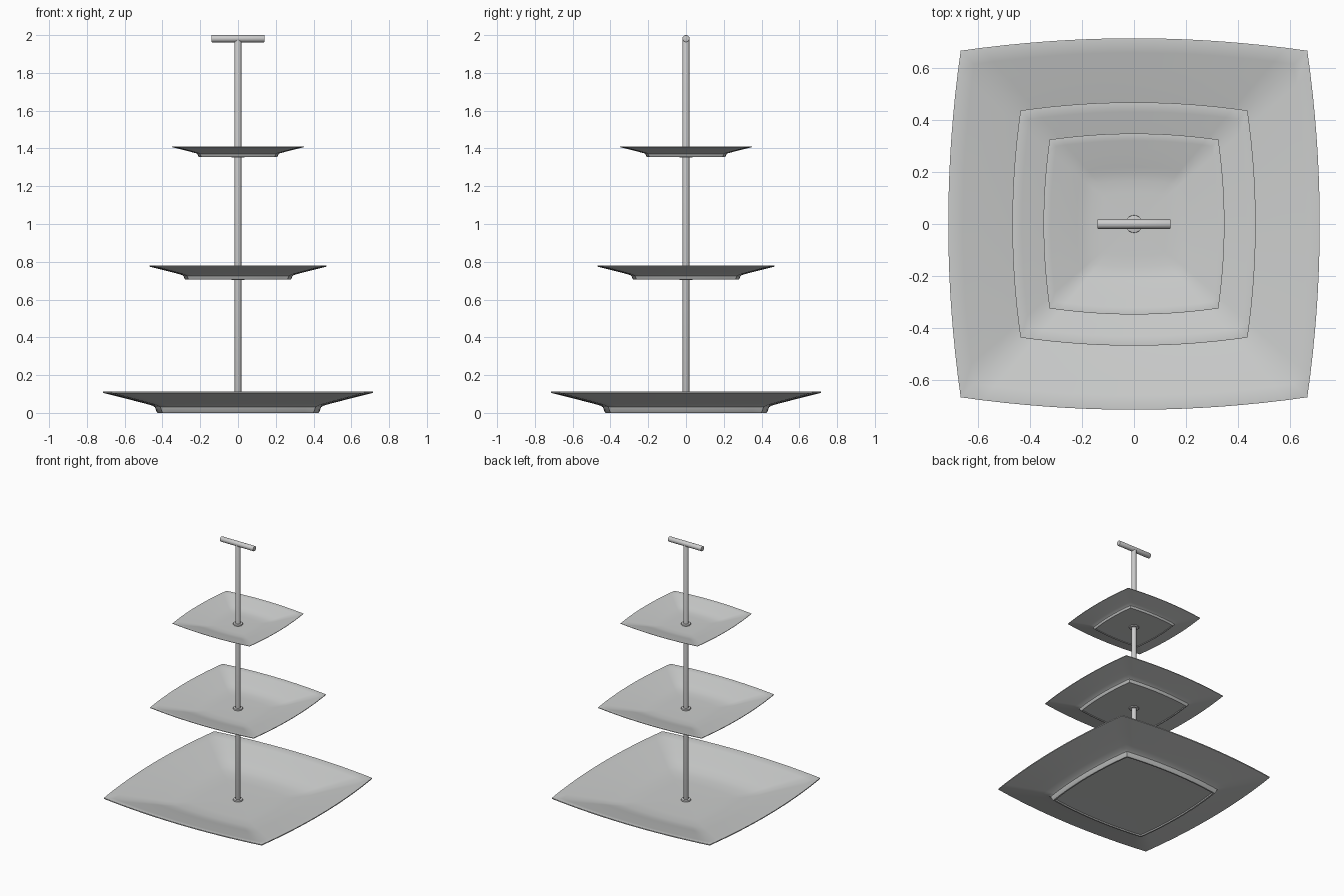
import bpy, bmesh, math

if "Cube" in bpy.data.objects:
    bpy.data.objects.remove(bpy.data.objects["Cube"])


def material(name, v):
    m = bpy.data.materials.new(name)
    m.diffuse_color = (*v, 1)
    m.use_nodes = True
    m.node_tree.nodes["Principled BSDF"].inputs["Base Color"].default_value = m.diffuse_color
    return m


PLATE = material("plate_porcelain", (0.60, 0.61, 0.605))
METAL = material("stand_metal", (0.60, 0.60, 0.60))


def finish(bm, name, mat):
    bmesh.ops.recalc_face_normals(bm, faces=bm.faces)
    me = bpy.data.meshes.new(name)
    bm.to_mesh(me)
    bm.free()
    me.materials.append(mat)
    ob = bpy.data.objects.new(name, me)
    bpy.context.collection.objects.link(ob)
    bpy.ops.object.select_all(action='DESELECT')
    ob.select_set(True)
    bpy.context.view_layer.objects.active = ob
    bpy.ops.object.shade_smooth_by_angle(angle=math.radians(35))
    return ob


# bulging square outline with four pointed corners
def outline(n=16):
    c = 0.933
    pts = []
    for k in range(4):
        ca, sa = [(1, 0), (0, 1), (-1, 0), (0, -1)][k]
        for i in range(n):
            t = -1 + 2 * i / n
            x, y = 1 - (1 - c) * t * t, c * t
            pts.append((x * ca - y * sa, x * sa + y * ca))
    return pts


# plate section: top centre -> rim -> underside -> foot ring -> bottom centre
SECTION = [(0.04, 0.020), (0.25, 0.020), (0.34, 0.023), (0.40, 0.033),
           (0.45, 0.047), (0.52, 0.066), (0.60, 0.086), (0.66, 0.101),
           (0.712, 0.114), (0.716, 0.113), (0.716, 0.106), (0.66, 0.092),
           (0.56, 0.067), (0.49, 0.049), (0.455, 0.039), (0.440, 0.030),
           (0.430, 0.004), (0.426, 0.0), (0.416, 0.0), (0.410, 0.007),
           (0.25, 0.008), (0.04, 0.008)]


def plate(name, s, z0):
    bm = bmesh.new()
    shape = outline()
    rings = [[bm.verts.new((x * r * s, y * r * s, z0 + z * s)) for x, y in shape]
             for r, z in SECTION]
    n = len(shape)
    for a, b in zip(rings, rings[1:]):
        for i in range(n):
            j = (i + 1) % n
            bm.faces.new((a[i], a[j], b[j], b[i]))
    bm.faces.new(rings[0])
    bm.faces.new(rings[-1])
    return finish(bm, name, PLATE)


# round bar or disc with a softly bevelled rim
def rod(name, r, length, center, along_x=False, bevel=0.003):
    bm = bmesh.new()
    bmesh.ops.create_cone(bm, cap_ends=True, segments=32, radius1=r, radius2=r, depth=length)
    rims = [e for e in bm.edges if abs(e.verts[0].co.z - e.verts[1].co.z) < 1e-5]
    bmesh.ops.bevel(bm, geom=rims, offset=bevel, segments=2, affect='EDGES', profile=0.5)
    ob = finish(bm, name, METAL)
    ob.location = center
    if along_x:
        ob.rotation_euler.y = math.pi / 2
    return ob


# three tiers, each a scaled copy, with washers around the pole
for label, s, z0 in (("bottom", 1.0, 0.0), ("middle", 0.655, 0.705), ("top", 0.487, 1.355)):
    plate(label + "_plate", s, z0)
    rod(label + "_upper_washer", 0.034, 0.012, (0, 0, z0 + 0.020 * s + 0.005))
    if z0 > 0:
        rod(label + "_lower_washer", 0.034, 0.010, (0, 0, z0 + 0.008 * s - 0.003))

# central pole and crossbar handle
rod("pole", 0.018, 1.965, (0, 0, 0.0125 + 1.965 / 2))
rod("handle", 0.019, 0.282, (0, 0, 1.981), along_x=True)
